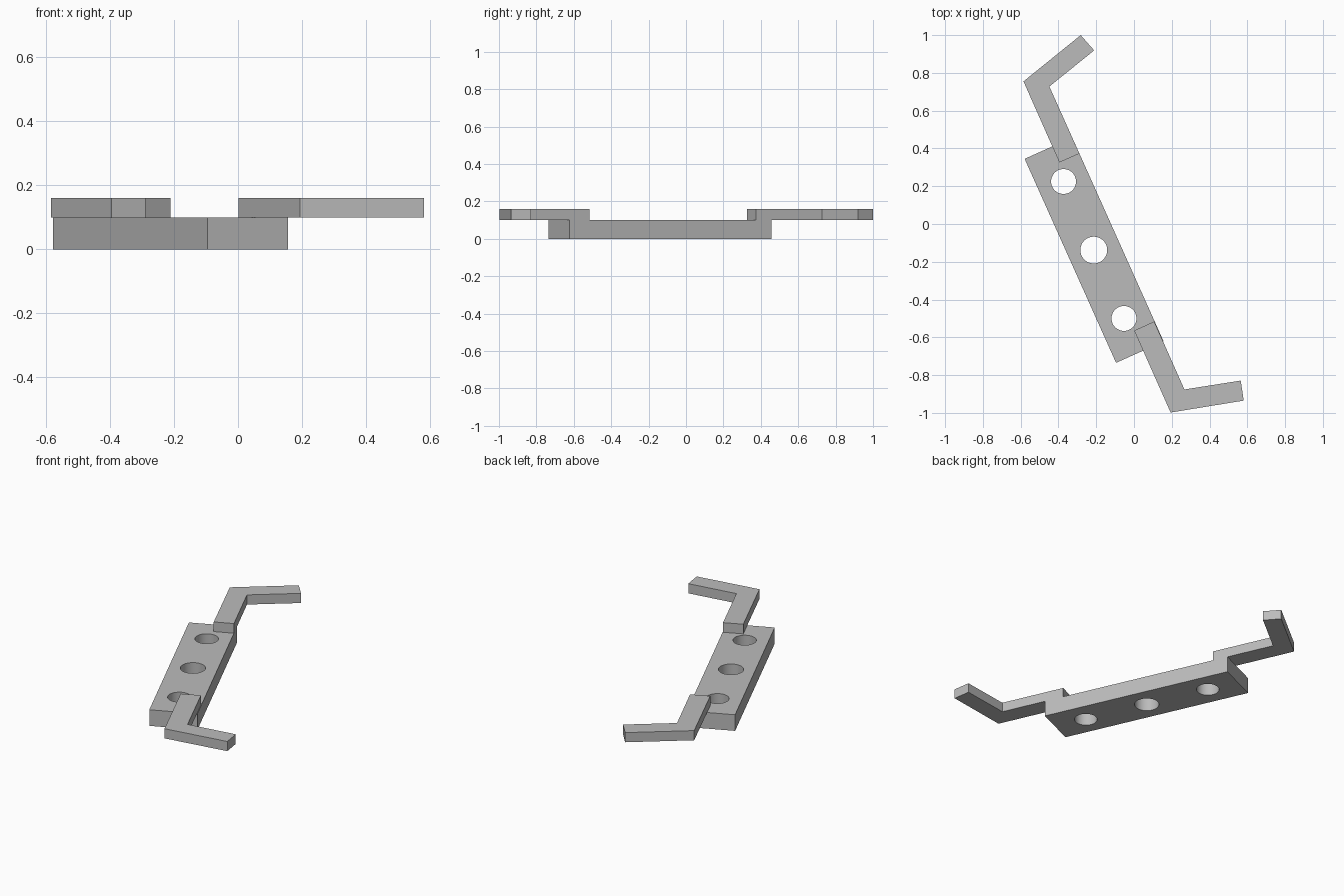
import bpy, bmesh, math

if "Cube" in bpy.data.objects:
    bpy.data.objects.remove(bpy.data.objects["Cube"])

grey = bpy.data.materials.new("plain grey")
grey.diffuse_color = (0.5, 0.5, 0.5, 1)
grey.use_nodes = True
grey.node_tree.nodes["Principled BSDF"].inputs["Base Color"].default_value = grey.diffuse_color


def prism(name, outline, z0, z1):
    """Extrude a flat outline from z0 up to z1."""
    bm = bmesh.new()
    base = bm.faces.new([bm.verts.new((x, y, z0)) for x, y in outline])
    top = bmesh.ops.extrude_face_region(bm, geom=[base])["geom"]
    bmesh.ops.translate(bm, vec=(0, 0, z1 - z0),
                        verts=[v for v in top if isinstance(v, bmesh.types.BMVert)])
    bmesh.ops.recalc_face_normals(bm, faces=bm.faces)
    mesh = bpy.data.meshes.new(name)
    bm.to_mesh(mesh)
    bm.free()
    mesh.materials.append(grey)
    obj = bpy.data.objects.new(name, mesh)
    bpy.context.collection.objects.link(obj)
    return obj


def circle(x, y, r, n=48):
    return [(x + r * math.cos(2 * math.pi * i / n),
             y + r * math.sin(2 * math.pi * i / n)) for i in range(n)]


# Thick slanted bar
bar = prism("mounting_bar", [(-0.579, 0.345), (-0.095, -0.735),
                             (0.157, -0.622), (-0.327, 0.458)], 0, 0.1)

# Three round through holes, the middle one slightly larger
cutters = [prism("hole_cutter", circle(x, y, r), -0.1, 0.2)
           for x, y, r in [(-0.373, 0.225, 0.066),
                           (-0.213, -0.138, 0.071),
                           (-0.053, -0.5, 0.066)]]
bpy.context.view_layer.objects.active = bar
bar.select_set(True)
for cutter in cutters:
    cut = bar.modifiers.new("hole", "BOOLEAN")
    cut.operation = "DIFFERENCE"
    cut.solver = "EXACT"
    cut.object = cutter
    bpy.ops.object.modifier_apply(modifier=cut.name)
    bpy.data.objects.remove(cutter)
bpy.ops.object.shade_smooth_by_angle(angle=math.radians(30))

# Thin bent arms lying on the bar's ends, flush with its long edge
prism("back_arm", [(-0.395, 0.326), (-0.289, 0.373), (-0.448, 0.728),
                   (-0.211, 0.919), (-0.282, 1.0), (-0.585, 0.755)], 0.1, 0.16)
prism("front_arm", [(0.001, -0.564), (0.107, -0.516), (0.267, -0.876),
                    (0.565, -0.829), (0.581, -0.935), (0.194, -0.998)], 0.1, 0.16)
